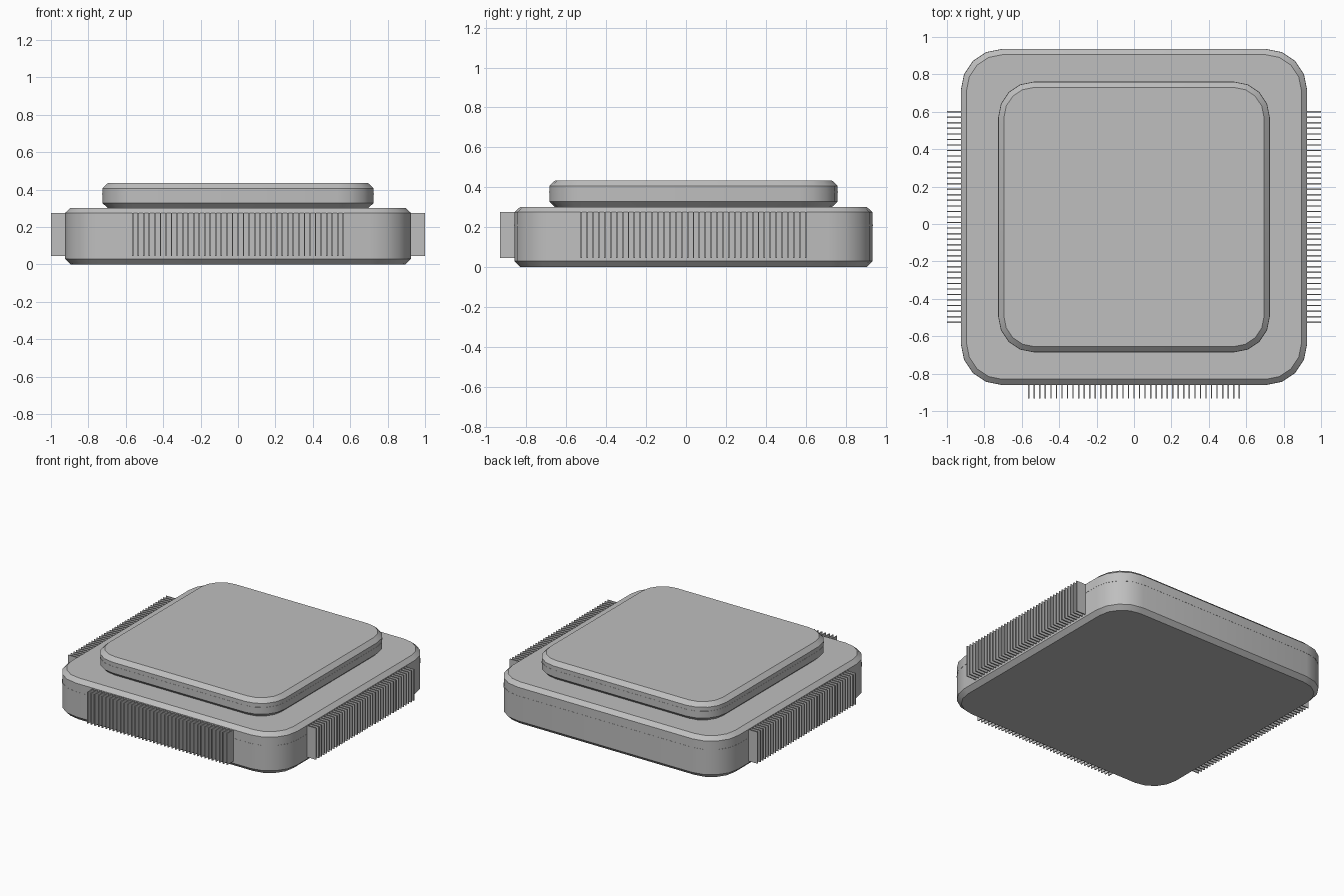
import bpy, bmesh, math

if "Cube" in bpy.data.objects:
    bpy.data.objects.remove(bpy.data.objects["Cube"])

grey = bpy.data.materials.new("mid grey")
grey.diffuse_color = (0.52, 0.52, 0.52, 1)
grey.use_nodes = True
grey.node_tree.nodes["Principled BSDF"].inputs["Base Color"].default_value = grey.diffuse_color
YC = 0.0375  # body is offset back because only the front has fins


def finish(name, bm, smooth=False):
    bmesh.ops.recalc_face_normals(bm, faces=bm.faces)
    me = bpy.data.meshes.new(name)
    bm.to_mesh(me)
    bm.free()
    me.materials.append(grey)
    ob = bpy.data.objects.new(name, me)
    bpy.context.collection.objects.link(ob)
    if smooth:
        bpy.ops.object.select_all(action='DESELECT')
        ob.select_set(True)
        bpy.context.view_layer.objects.active = ob
        bpy.ops.object.shade_smooth_by_angle(angle=math.radians(30))
    return ob


def outline(hx, hy, r, inset, seg=4):
    """Rounded rectangle, pulled in by inset."""
    pts = []
    for k, (sx, sy) in enumerate([(1, 1), (-1, 1), (-1, -1), (1, -1)]):
        for i in range(seg + 1):
            a = math.pi / 2 * (k + i / seg)
            pts.append((sx * (hx - r) + (r - inset) * math.cos(a),
                        YC + sy * (hy - r) + (r - inset) * math.sin(a)))
    return pts


def slab(name, hx, hy, r, levels):
    """Stack of rounded rectangles; levels are (z, inset) pairs."""
    bm = bmesh.new()
    rings = [[bm.verts.new((x, y, z)) for x, y in outline(hx, hy, r, d)]
             for z, d in levels]
    n = len(rings[0])
    for a, b in zip(rings, rings[1:]):
        for i in range(n):
            j = (i + 1) % n
            bm.faces.new((a[i], a[j], b[j], b[i]))
    bm.faces.new(rings[0][::-1])
    bm.faces.new(rings[-1])
    return finish(name, bm, True)


def fins(name, place, count=39, span=1.125, thick=0.007):
    """Row of thin upright plates; place(t) gives centre and size in x, y."""
    bm = bmesh.new()
    for i in range(count):
        cx, cy, sx, sy = place(-span / 2 + span * i / (count - 1), thick)
        made = bmesh.ops.create_cube(bm, size=1)["verts"]
        for v in made:
            v.co = (cx + v.co.x * sx, cy + v.co.y * sy, 0.16 + v.co.z * 0.23)
    return finish(name, bm)


# Chamfered base and raised lid
slab("base_body", 0.925, 0.8975, 0.22,
     [(0, 0.03), (0.03, 0), (0.275, 0), (0.302, 0.03)])
slab("raised_lid", 0.725, 0.7225, 0.19,
     [(0.30, 0.03), (0.328, 0), (0.407, 0), (0.435, 0.03)])

# Hairline seams around both
slab("base_seam", 0.926, 0.8985, 0.22, [(0.207, 0), (0.213, 0)])
slab("lid_seam", 0.726, 0.7235, 0.19, [(0.373, 0), (0.378, 0)])

# Cooling fins on left, right and front
fins("right_fins", lambda t, w: (0.95, YC + t, 0.10, w))
fins("left_fins", lambda t, w: (-0.95, YC + t, 0.10, w))
fins("front_fins", lambda t, w: (t, -0.8825, w, 0.10))
